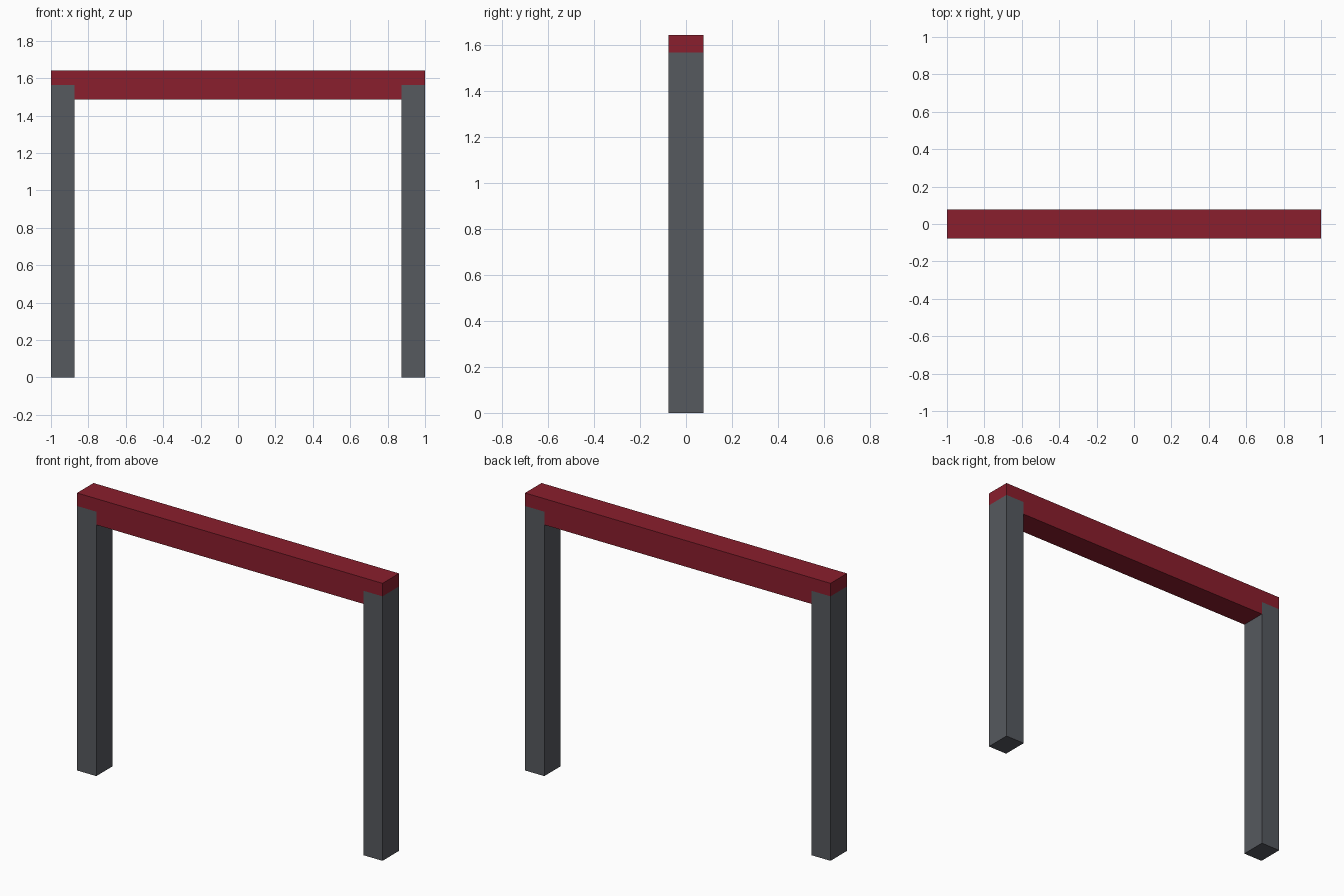
import bpy

if "Cube" in bpy.data.objects:
    bpy.data.objects.remove(bpy.data.objects["Cube"])

HALF_LEN = 1.0      # half of the overall width
HALF_DEPTH = 0.077  # half of the timber depth
POST_W = 0.126
POST_TOP = 1.565
BEAM_BOTTOM = 1.487
BEAM_TOP = 1.642


def material(name, rgb):
    mat = bpy.data.materials.new(name)
    mat.diffuse_color = (*rgb, 1)
    mat.use_nodes = True
    mat.node_tree.nodes["Principled BSDF"].inputs["Base Color"].default_value = mat.diffuse_color
    return mat


def extrude_profile(name, profile, mat):
    """Extrude an anticlockwise (x, z) outline through the depth."""
    n = len(profile)
    verts = [(x, y, z) for y in (-HALF_DEPTH, HALF_DEPTH) for x, z in profile]
    faces = [tuple(range(n)), tuple(reversed(range(n, 2 * n)))]
    faces += [(i, i + n, (i + 1) % n + n, (i + 1) % n) for i in range(n)]
    mesh = bpy.data.meshes.new(name)
    mesh.from_pydata(verts, [], faces)
    mesh.materials.append(mat)
    obj = bpy.data.objects.new(name, mesh)
    bpy.context.collection.objects.link(obj)
    return obj


red = material("red_paint", (0.254, 0.013, 0.026))
grey = material("dark_grey", (0.093, 0.100, 0.114))

# Upright posts at both ends
for name, x0 in (("left_post", -HALF_LEN), ("right_post", HALF_LEN - POST_W)):
    x1 = x0 + POST_W
    extrude_profile(name, [(x0, 0), (x1, 0), (x1, POST_TOP), (x0, POST_TOP)], grey)

# Crossbeam, notched at its ends to sit over the posts
inner = HALF_LEN - POST_W
right = [(inner, BEAM_BOTTOM), (inner, POST_TOP),
         (HALF_LEN, POST_TOP), (HALF_LEN, BEAM_TOP)]
left = [(-x, z) for x, z in reversed(right)]
extrude_profile("crossbeam", right + left, red)
